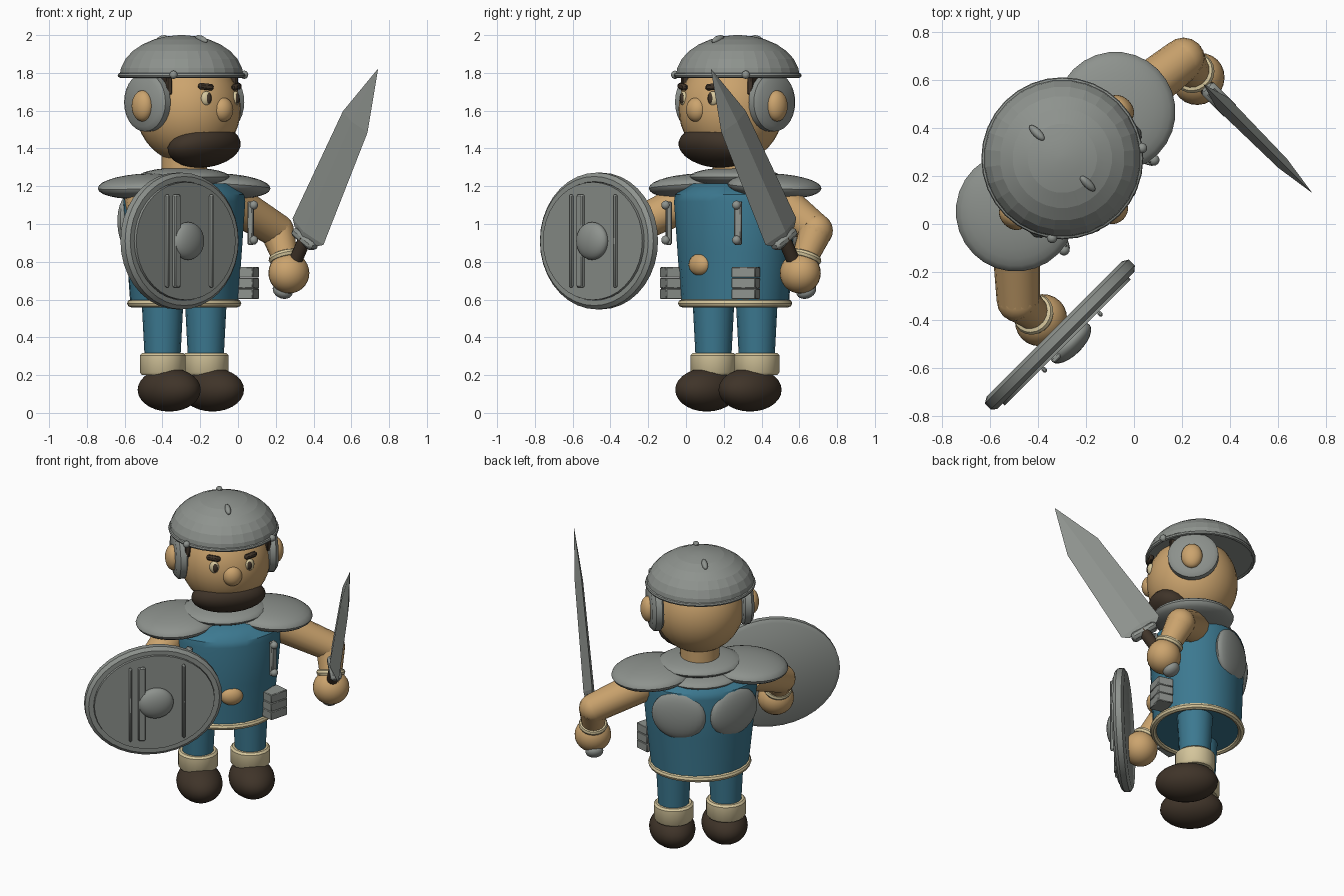
import bpy, bmesh, math
from mathutils import Matrix, Vector, Euler

if "Cube" in bpy.data.objects:
    bpy.data.objects.remove(bpy.data.objects["Cube"])

# The figure is built facing -y, then turned 45 degrees and placed off centre
PLACE = Matrix.Translation((-0.285, 0.26, 0)) @ Matrix.Rotation(math.radians(45), 4, 'Z')


def material(name, rgb):
    m = bpy.data.materials.new(name)
    m.diffuse_color = (*rgb, 1)
    m.use_nodes = True
    m.node_tree.nodes["Principled BSDF"].inputs["Base Color"].default_value = m.diffuse_color
    return m


SKIN = material("skin", (0.60, 0.37, 0.155))
BLUE = material("blue_cloth", (0.045, 0.19, 0.28))
STEEL = material("grey_steel", (0.27, 0.29, 0.27))
CREAM = material("cream_trim", (0.66, 0.56, 0.33))
BROWN = material("dark_brown", (0.05, 0.034, 0.022))


def finish(name, bm, mat, matrix, angle=40):
    bmesh.ops.transform(bm, matrix=PLACE @ matrix, verts=bm.verts)
    bmesh.ops.recalc_face_normals(bm, faces=bm.faces)
    me = bpy.data.meshes.new(name)
    bm.to_mesh(me)
    bm.free()
    me.materials.append(mat)
    if angle:
        me.shade_smooth()
        me.set_sharp_from_angle(angle=math.radians(angle))
    ob = bpy.data.objects.new(name, me)
    bpy.context.collection.objects.link(ob)
    return ob


def frame(loc, rot=(0, 0, 0), scale=(1, 1, 1)):
    e = Euler([math.radians(r) for r in rot])
    return Matrix.LocRotScale(Vector(loc), e, Vector(scale))


def ball(name, loc, radii, mat, rot=(0, 0, 0), seg=24, rings=14):
    bm = bmesh.new()
    bmesh.ops.create_uvsphere(bm, u_segments=seg, v_segments=rings, radius=1)
    finish(name, bm, mat, frame(loc, rot, radii))


def box(name, loc, size, mat, rot=(0, 0, 0), bevel=0.006):
    bm = bmesh.new()
    bmesh.ops.create_cube(bm, size=1, matrix=Matrix.Diagonal((*size, 1)))
    bmesh.ops.bevel(bm, geom=bm.edges[:], offset=bevel, segments=1, affect='EDGES')
    finish(name, bm, mat, frame(loc, rot))


def lathe(name, profile, mat, matrix, seg=24, closed=False, angle=40):
    """profile rows: (x radius, z) or (x radius, y radius, z)"""
    bm = bmesh.new()
    rows = []
    for p in profile:
        rx, ry, z = (p[0], p[0], p[1]) if len(p) == 2 else p
        rows.append([bm.verts.new((rx * math.cos(t), ry * math.sin(t), z))
                     for t in (2 * math.pi * i / seg for i in range(seg))])
    pairs = list(zip(rows, rows[1:] + (rows[:1] if closed else [])))
    for lo, hi in pairs:
        for i in range(seg):
            j = (i + 1) % seg
            bm.faces.new((lo[i], lo[j], hi[j], hi[i]))
    if not closed:
        bm.faces.new(rows[0])
        bm.faces.new(rows[-1])
    finish(name, bm, mat, matrix, angle)


def ring(name, rx, ry, r, mat, matrix, seg=32):
    prof = [(rx + r * math.cos(t), ry + r * math.cos(t), r * math.sin(t))
            for t in (math.pi * i / 4 for i in range(8))]
    lathe(name, prof, mat, matrix, seg, True)


def aim(p, q):
    p, q = Vector(p), Vector(q)
    return Matrix.Translation(p) @ (q - p).to_track_quat('Z', 'Y').to_matrix().to_4x4()


def tube(name, p, q, r1, r2, mat, seg=16):
    n = (Vector(q) - Vector(p)).length
    lathe(name, [(r1, 0), (r2, n)], mat, aim(p, q), seg)


# Head, face and beard
ball("head", (0, -0.03, 1.61), (0.278, 0.278, 0.29), SKIN, seg=32, rings=20)
lathe("neck", [(0.12, 1.2), (0.12, 1.42)], SKIN, frame((0, 0, 0)))
ball("beard", (0, -0.15, 1.41), (0.23, 0.155, 0.105), BROWN, (-20, 0, 0))
ball("nose", (0, -0.29, 1.605), (0.06, 0.05, 0.065), SKIN)
for s, side in ((-1, "right"), (1, "left")):
    ball("eye_" + side, (s * 0.11, -0.276, 1.665), (0.03, 0.02, 0.038), CREAM, (0, 0, s * 22), 16, 10)
    ball("pupil_" + side, (s * 0.107, -0.289, 1.665), (0.017, 0.012, 0.028), BROWN, (0, 0, s * 22), 16, 10)
    box("eyebrow_" + side, (s * 0.115, -0.278, 1.727), (0.085, 0.03, 0.034), BROWN, (0, s * -6, s * 22), 0.01)
    box("sideburn_" + side, (s * 0.235, -0.105, 1.735), (0.03, 0.09, 0.10), BROWN, (0, 0, s * 25))
    ball("ear_" + side, (s * 0.318, -0.005, 1.625), (0.048, 0.065, 0.082), SKIN)
    # cheek guard disc of the helmet
    lathe("ear_guard_" + side, [(0.14, 0), (0.155, 0.012), (0.155, 0.05), (0.13, 0.07)], STEEL,
          aim((s * 0.245, 0, 1.645), (s * 0.4, 0, 1.645)), 28)

# Helmet with rim, rivets and two crest pegs
HEL = (0, 0.02, 1.78)
dome = [(0.33 * math.cos(t), 0.22 * math.sin(t)) for t in (math.radians(a) for a in (0, 12, 25, 38, 51, 64, 76, 87))]
lathe("helmet", dome, STEEL, frame(HEL), 28, angle=8)
ring("helmet_rim", 0.325, 0.325, 0.013, STEEL, frame((0, 0.02, 1.787)))
for s in (-1, 1):
    ball("rim_rivet", (s * 0.265, -0.185, 1.79), (0.022, 0.022, 0.022), STEEL, seg=12, rings=8)
    ball("crest_peg", (0, 0.02 + s * 0.15, 1.978), (0.018, 0.045, 0.018), STEEL, (s * -18, 0, 0), 12, 8)

# Tunic with hem, belly, collar and back plates
lathe("tunic", [(0.30, 0.27, 0.575), (0.33, 0.28, 0.85), (0.355, 0.292, 1.12),
                (0.35, 0.285, 1.155), (0.27, 0.21, 1.215)], BLUE, frame((0, 0, 0)), 24)
ring("tunic_hem", 0.295, 0.268, 0.021, CREAM, frame((0, 0, 0.58)))
ball("belly", (0, -0.265, 0.785), (0.07, 0.045, 0.058), SKIN)
ball("collar", (0, 0, 1.25), (0.26, 0.22, 0.05), STEEL)
ball("lower_collar", (0, 0.06, 1.19), (0.24, 0.21, 0.045), STEEL)
for s, side in ((-1, "right"), (1, "left")):
    ball("back_plate_" + side, (s * 0.17, 0.222, 1.0), (0.17, 0.05, 0.16), STEEL, (-3, 0, s * -24))
    ball("shoulder_pad_" + side, (s * 0.295, 0, 1.2), (0.25, 0.25, 0.066), STEEL, (0, s * 4, 0), 28)
    # chest strap with two studs
    box("chest_strap_" + side, (s * 0.26, -0.238, 1.005), (0.04, 0.03, 0.23), STEEL, (0, 0, s * 35))
    for z in (0.915, 1.1):
        ball("strap_stud_" + side, (s * 0.265, -0.255, z), (0.024, 0.024, 0.024), STEEL, seg=12, rings=8)
    # ribbed belt pouch
    for i in range(3):
        box("pouch_" + side, (s * 0.275, -0.195, 0.63 + i * 0.057), (0.13, 0.10, 0.056), STEEL, (0, 0, s * 30), 0.004)
    # legs, cuffs and boots
    x = s * 0.162
    lathe("leg_" + side, [(0.09, 0.2), (0.112, 0.62)], BLUE, frame((x, 0, 0)), 16)
    lathe("boot_cuff_" + side, [(0.11, 0.2), (0.122, 0.215), (0.122, 0.305), (0.11, 0.317)], CREAM, frame((x, 0, 0)), 20)
    ball("boot_" + side, (x, -0.05, 0.122), (0.14, 0.192, 0.115), BROWN)


# Arms: shoulder, elbow, wrist, hand
def arm(side, shoulder, elbow, wrist, hand):
    tube("upper_arm_" + side, shoulder, elbow, 0.105, 0.09, SKIN)
    ball("elbow_" + side, elbow, (0.09, 0.09, 0.09), SKIN, seg=16, rings=10)
    tube("forearm_" + side, elbow, wrist, 0.09, 0.07, SKIN)
    ring("wrist_cuff_" + side, 0.068, 0.068, 0.021, CREAM, aim(wrist, hand), 20)
    ball("hand_" + side, hand, (0.112, 0.105, 0.108), SKIN)


arm("left", (0.30, 0, 1.14), (0.65, -0.045, 0.965), (0.64, -0.115, 0.825), (0.636, -0.148, 0.74))
arm("right", (-0.30, 0, 1.14), (-0.55, -0.27, 0.965), (-0.545, -0.355, 0.86), (-0.54, -0.395, 0.78))

# Shield: the lathe axis points forward (-y)
SHIELD = frame((-0.527, -0.46, 0.91), (90, 0, 0))
lathe("shield", [(0.40, 0.34, 0), (0.425, 0.362, 0.015), (0.425, 0.362, 0.05), (0.405, 0.342, 0.068),
                 (0.375, 0.315, 0.068), (0.37, 0.31, 0.055)], STEEL, SHIELD, 36)
lathe("shield_face", [(0.372, 0.312, 0.055), (0.372, 0.312, 0.08)], STEEL, SHIELD, 36)
ball("shield_boss", (-0.52, -0.55, 0.91), (0.11, 0.05, 0.10), STEEL)
for x, w in ((-0.15, 0.018), (-0.08, 0.045), (0.18, 0.018)):
    box("shield_bar", (-0.527 + x, -0.55, 0.91), (w, 0.025, 0.49), STEEL)

# Sword: built upright from the pommel, then leaned forward
SWORD = frame((0.635, -0.095, 0.635), (31.3, 0, 0))


def along(t):
    return SWORD @ Vector((0, 0, t))


ball("sword_pommel", along(0.015), (0.055, 0.055, 0.04), STEEL, (31.3, 0, 0))
tube("sword_grip", along(0.02), along(0.34), 0.036, 0.036, BROWN, 12)
box("sword_guard", along(0.335), (0.07, 0.17, 0.05), STEEL, (31.3, 0, 0), 0.015)
# diamond section: thickness on x, width on y
lathe("sword_blade", [(0.028, 0.10, 0.35), (0.034, 0.135, 0.38), (0.026, 0.108, 1.06), (0.001, 0.002, 1.385)],
      STEEL, SWORD, 4, angle=0)
